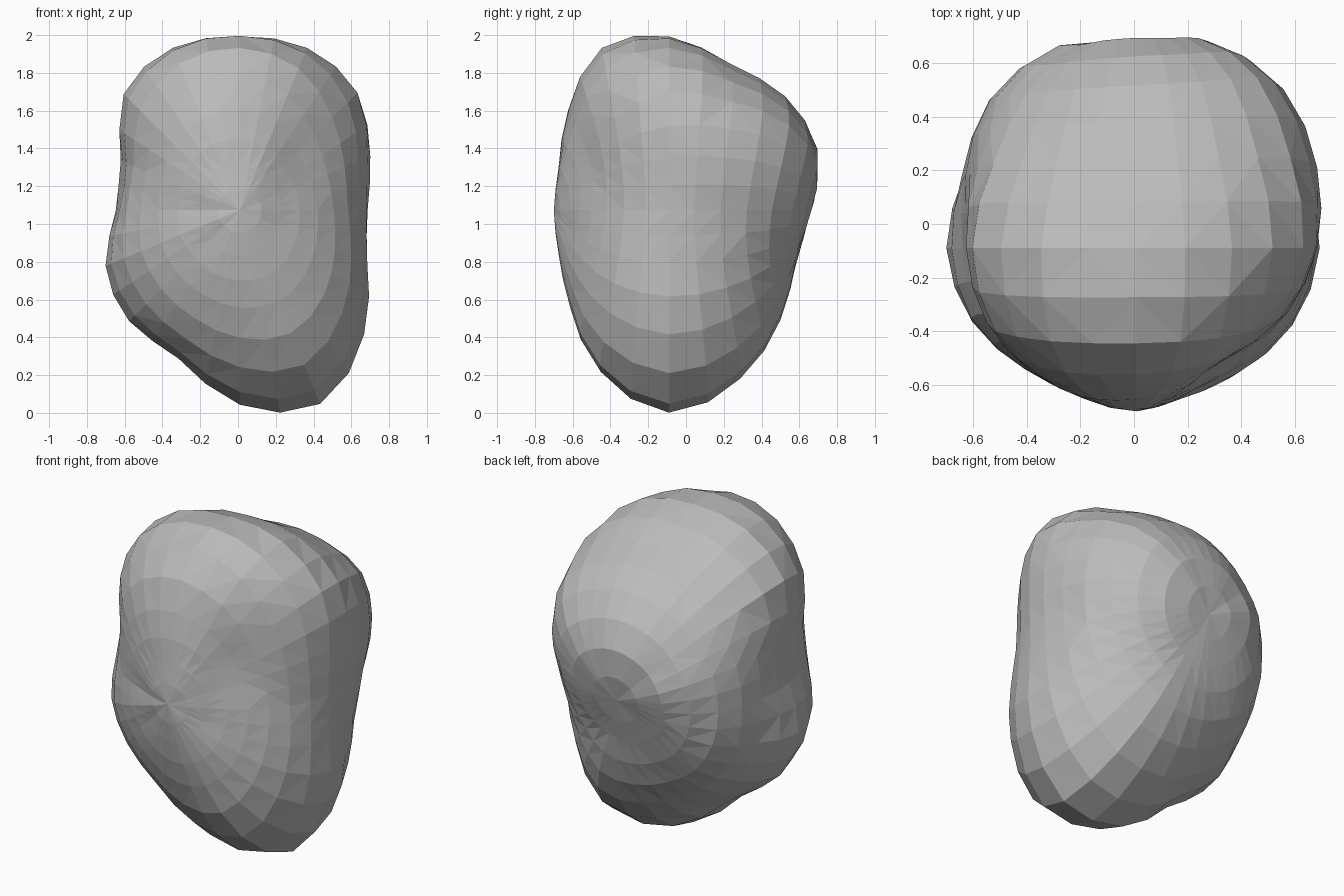
import bpy
import bmesh
import math
from mathutils import Matrix, Vector

default_cube = bpy.data.objects.get("Cube")
if default_cube:
    bpy.data.objects.remove(default_cube, do_unlink=True)

# Boulder radii in hundredths: each row circles the front-back axis,
# starting at the top and turning towards +x; rows run from front to back
FRONT_POLE, BACK_POLE = 61, 75
ROWS = [
    [63, 62, 59, 57, 57, 58, 61, 63, 63, 62, 60, 60, 58, 60, 62, 63],
    [75, 70, 61, 57, 58, 62, 69, 74, 73, 69, 66, 64, 61, 63, 69, 75],
    [93, 88, 75, 65, 62, 69, 83, 96, 90, 80, 76, 72, 65, 66, 81, 91],
    [92, 93, 88, 73, 67, 73, 93, 111, 103, 85, 83, 77, 65, 67, 87, 93],
    [84, 87, 88, 79, 71, 74, 87, 100, 94, 84, 80, 75, 70, 73, 82, 84],
    [86, 88, 90, 84, 77, 75, 78, 84, 82, 79, 79, 79, 78, 80, 82, 84],
    [85, 85, 85, 82, 79, 76, 74, 73, 73, 73, 74, 76, 79, 82, 82, 84],
]
COLUMNS = len(ROWS[0])
CENTRE = Vector((0.01, -0.09, 1.073))


def spline(a, b, c, d, t):
    """Smooth curve from b to c, with a and d as neighbours."""
    return b + t / 2 * (c - a + t * (2 * a - 5 * b + 4 * c - d
                                     + t * (3 * (b - c) + d - a)))


def row_radius(row, turn):
    """Radius on one row at a turn; rows past a pole wrap to the far side."""
    if row < 0:
        return FRONT_POLE if row == -1 else row_radius(0, turn + COLUMNS / 2)
    if row >= len(ROWS):
        if row == len(ROWS):
            return BACK_POLE
        return row_radius(len(ROWS) - 1, turn + COLUMNS / 2)
    i = math.floor(turn)
    near = [ROWS[row][(i + k) % COLUMNS] for k in (-1, 0, 1, 2)]
    return spline(*near, turn - i)


def radius(direction):
    """Boulder radius in a given direction from its centre."""
    turn = math.atan2(direction.x, direction.z) / math.tau * COLUMNS
    depth = math.asin(max(-1, min(1, direction.y))) / math.pi + 0.5
    level = depth * (len(ROWS) + 1) - 1
    row = min(math.floor(level), len(ROWS) - 1)
    near = [row_radius(row + k, turn) for k in (-1, 0, 1, 2)]
    return spline(*near, level - row) / 100


# Boulder: a faceted ball with its poles at front and back, pushed in and out
bm = bmesh.new()
bmesh.ops.create_uvsphere(bm, u_segments=32, v_segments=16, radius=1,
                          matrix=Matrix.Rotation(math.pi / 2, 4, "X"))
for vert in bm.verts:
    direction = vert.co.normalized()
    vert.co = CENTRE + direction * radius(direction)
bmesh.ops.triangulate(bm, faces=bm.faces[:])
bmesh.ops.recalc_face_normals(bm, faces=bm.faces[:])

mesh = bpy.data.meshes.new("boulder")
bm.to_mesh(mesh)
bm.free()
boulder = bpy.data.objects.new("boulder", mesh)
bpy.context.collection.objects.link(boulder)

# Plain stone colour
stone = bpy.data.materials.new("grey_stone")
stone.use_nodes = True
colour = (0.5, 0.5, 0.5, 1)
stone.diffuse_color = colour
stone.node_tree.nodes["Principled BSDF"].inputs["Base Color"].default_value = colour
mesh.materials.append(stone)
